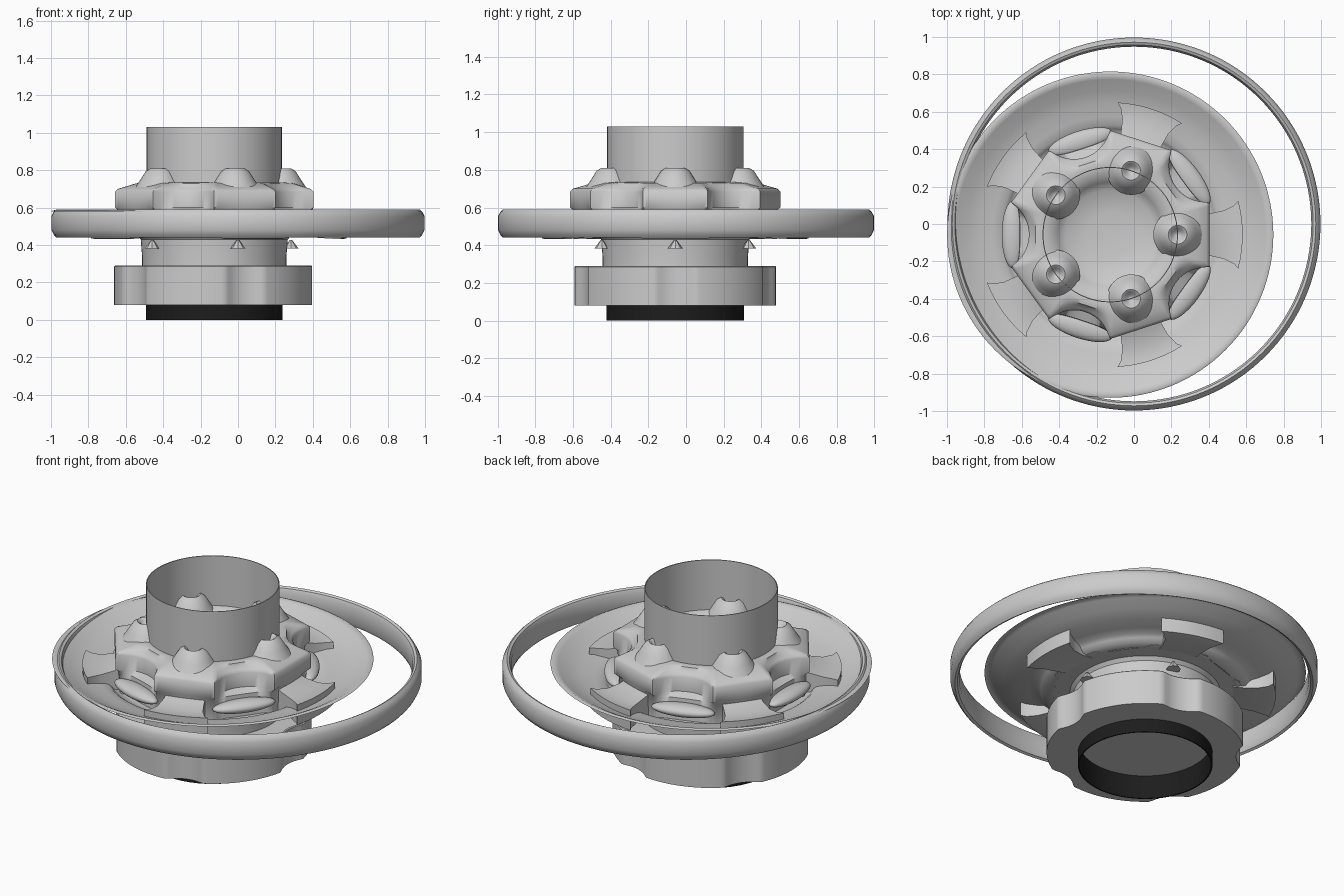
import bpy, bmesh, math
from mathutils import Matrix

if "Cube" in bpy.data.objects:
    bpy.data.objects.remove(bpy.data.objects["Cube"])

CX, CY = -0.127, -0.057      # axis of everything except the outer ring
STEP = math.radians(72)


def finish(name, bm, angle=35):
    bmesh.ops.remove_doubles(bm, verts=bm.verts, dist=1e-5)
    bmesh.ops.recalc_face_normals(bm, faces=bm.faces)
    me = bpy.data.meshes.new(name)
    bm.to_mesh(me)
    bm.free()
    ob = bpy.data.objects.new(name, me)
    bpy.context.collection.objects.link(ob)
    bpy.ops.object.select_all(action='DESELECT')
    ob.select_set(True)
    bpy.context.view_layer.objects.active = ob
    bpy.ops.object.shade_smooth_by_angle(angle=math.radians(angle))
    return ob


def lathe(name, profile, cx=CX, cy=CY, n=96, closed=False, shape=None, angle=35):
    """Spin (r, z) points; shape(theta) gives a scale factor, used by (r, z, weight) points."""
    bm = bmesh.new()
    rings = []
    for p in profile:
        w = p[2] if len(p) > 2 else 0
        ring = []
        for i in range(n):
            t = 2 * math.pi * i / n
            r = p[0] * (1 + w * (shape(t) - 1) if shape else 1)
            ring.append(bm.verts.new((cx + r * math.cos(t), cy + r * math.sin(t), p[1])))
        rings.append(ring)
    pairs = list(zip(rings, rings[1:]))
    if closed:
        pairs.append((rings[-1], rings[0]))
    for a, b in pairs:
        for i in range(n):
            j = (i + 1) % n
            bm.faces.new((a[i], a[j], b[j], b[i]))
    bmesh.ops.dissolve_degenerate(bm, dist=1e-6, edges=bm.edges)
    return finish(name, bm, angle)


def scallop(base, d, rho, turn=0.0, flat=False):
    """Five round notches halfway between lobes; flat lobes have straight faces."""
    def f(t):
        local = ((t + turn) % STEP) - STEP / 2
        full = 1 / math.cos(STEP / 2 - abs(local)) if flat else 1.0
        side = d * math.sin(local)
        if abs(side) >= rho:
            return full
        return min(full, (d * math.cos(local) - math.sqrt(rho ** 2 - side ** 2)) / base)
    return f


# Outer ring, centred on the origin
lathe("outer_ring", [(.948, .47), (.958, .447), (.972, .44), (.985, .455), (.997, .48), (.997, .555),
                     (.985, .578), (.972, .59), (.958, .583), (.948, .56)], 0, 0, 128, True)

# Shallow dish inside it
lathe("dish", [(.872, .58), (.855, .587), (.83, .575), (.77, .54), (.70, .515),
               (.63, .50), (.585, .49), (.565, .475), (.55, .455), (.50, .45)], n=128, angle=60)

# Open upper tube
lathe("upper_tube", [(.362, .62), (.362, 1.03), (.357, 1.03), (.357, .62)], closed=True)

# Dark foot tube with a light ceiling
foot = lathe("foot_tube", [(.365, .16), (.365, 0), (.358, 0), (.358, .16)], closed=True)
dark = bpy.data.materials.new("dark")
dark.diffuse_color = (.012, .012, .012, 1)
dark.use_nodes = True
dark.node_tree.nodes["Principled BSDF"].inputs["Base Color"].default_value = dark.diffuse_color
foot.data.materials.append(dark)
lathe("foot_ceiling", [(.36, .14), (0, .14)])

# Lower grip with five shallow hollows
lathe("lower_grip", [(.36, .08), (.535, .08, 1), (.535, .285, 1), (.53, .29, 1), (.37, .29)],
      n=180, shape=scallop(.535, .69, .195, STEP / 2))

# Neck between grip and dish
lathe("neck", [(.385, .28), (.385, .33), (.393, .43), (.41, .45), (.52, .455)])

# Scalloped upper hub with a hollow top
lathe("upper_hub", [(.52, .45, .3), (.52, .58, .4), (.53, .60, 1), (.53, .685, 1), (.515, .70, 1),
                    (.47, .715, .8), (.43, .73, .4), (.38, .735), (.31, .725), (.28, .69),
                    (.24, .66), (.12, .645), (0, .64)], n=180, angle=50,
      shape=scallop(.53, .63, .195, flat=True))

for k in range(5):
    a = k * STEP
    # Cratered bump on each lobe
    lathe("bump_%d" % k, [(0, .765), (.02, .77), (.035, .80), (.05, .81), (.075, .795),
                          (.10, .755), (.13, .71)], CX + .36 * math.cos(a),
          CY + .36 * math.sin(a), 32, angle=60)

    # Flared tab reaching over the dish
    bm = bmesh.new()
    rows = []
    for r, half, lo, hi in ((.48, 13, .45, .59), (.55, 12, .44, .565), (.62, 12, .435, .55),
                            (.68, 13.3, .432, .55), (.708, 14.8, .435, .555)):
        row = []
        for s in range(9):
            t = a + math.radians(half) * (s / 4 - 1)
            x, y = CX + r * math.cos(t), CY + r * math.sin(t)
            row.append((bm.verts.new((x, y, lo)), bm.verts.new((x, y, hi))))
        rows.append(row)
    for p, q in zip(rows, rows[1:]):
        for s in range(8):
            for h in (0, 1):
                bm.faces.new((p[s][h], p[s + 1][h], q[s + 1][h], q[s][h]))
        for s in (0, 8):
            bm.faces.new((p[s][0], q[s][0], q[s][1], p[s][1]))
    for row in (rows[0], rows[-1]):
        for s in range(8):
            bm.faces.new((row[s][0], row[s + 1][0], row[s + 1][1], row[s][1]))
    finish("tab_%d" % k, bm)

    # Lens-shaped pad in each notch
    b = a + STEP / 2
    bm = bmesh.new()
    bmesh.ops.create_uvsphere(bm, u_segments=32, v_segments=14, radius=1, matrix=(
        Matrix.Translation((CX + .52 * math.cos(b), CY + .52 * math.sin(b), .53))
        @ Matrix.Rotation(b, 4, 'Z') @ Matrix.Diagonal((.06, .18, .035, 1))))
    finish("pad_%d" % k, bm, 60)

    # Small spike under the dish
    bm = bmesh.new()
    bmesh.ops.create_cone(bm, cap_ends=True, segments=8, radius1=.04, radius2=.006, depth=.045,
                          matrix=Matrix.Translation((CX + .41 * math.cos(a),
                                                     CY + .41 * math.sin(a), .405)))
    finish("spike_%d" % k, bm)
